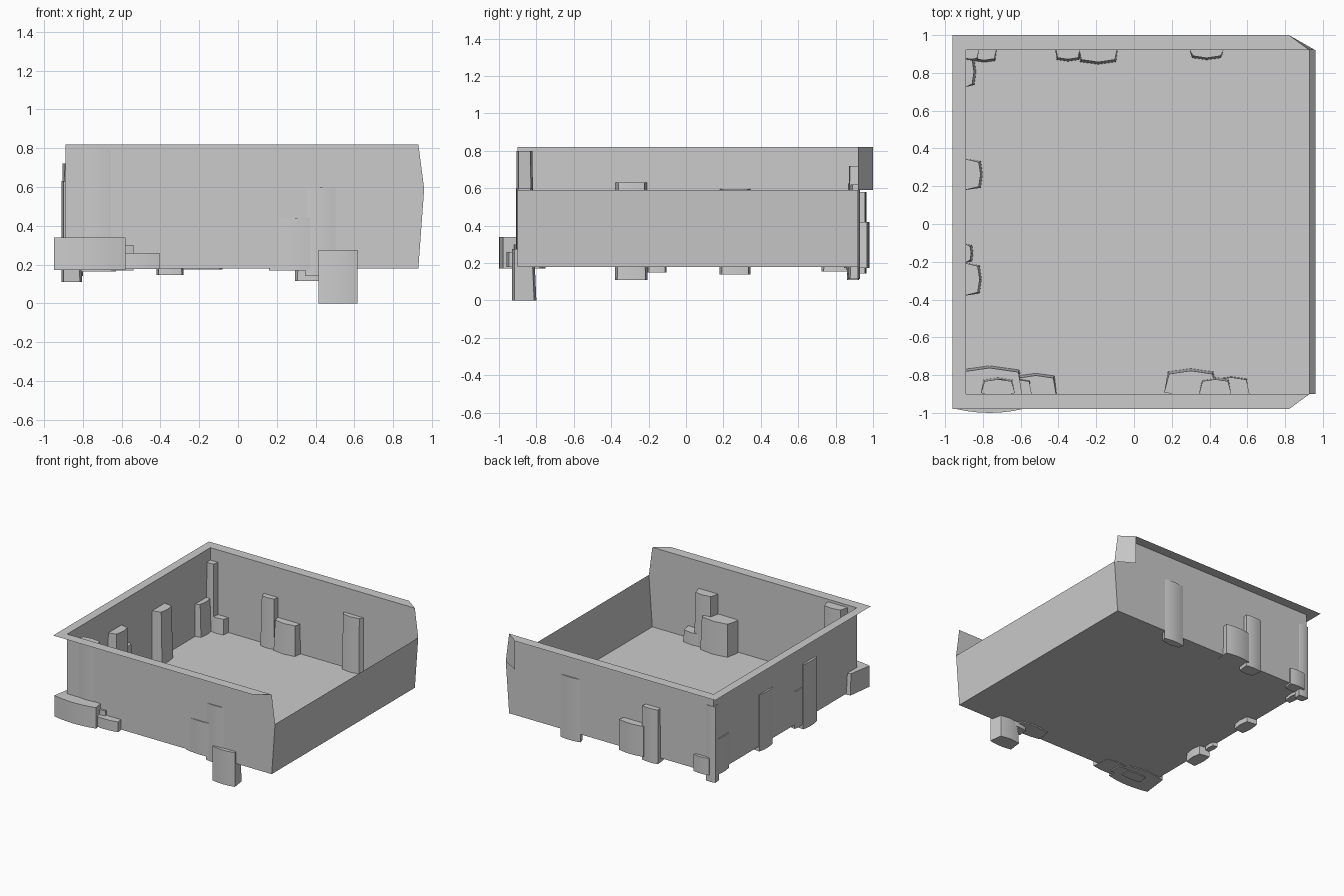
import bpy, bmesh

if "Cube" in bpy.data.objects:
    bpy.data.objects.remove(bpy.data.objects["Cube"])

XL, XR, XM = -0.89, 0.93, 0.96      # left wall, right wall foot, right wall rim
YF, YB = -0.90, 0.92                # front and back walls
Z0, ZM, Z1 = 0.18, 0.59, 0.82       # floor, right wall rim, top rim


def make_object(name, bm):
    bmesh.ops.recalc_face_normals(bm, faces=bm.faces)
    me = bpy.data.meshes.new(name)
    bm.to_mesh(me)
    bm.free()
    ob = bpy.data.objects.new(name, me)
    bpy.context.collection.objects.link(ob)
    return ob


def sheets(name, polys):
    bm = bmesh.new()
    for p in polys:
        bm.faces.new([bm.verts.new(v) for v in p])
    bmesh.ops.remove_doubles(bm, verts=bm.verts, dist=0.0005)
    return make_object(name, bm)


# Open tray: floor, pentagonal end walls, full left wall, low leaning right wall
def end_wall(y):
    return [(x, y, z) for x, z in
            ((XL, Z0), (XR, Z0), (XM, ZM), (XR, Z1), (XL, Z1))]


sheets("tray_shell", [
    [(XL, YF, Z0), (XR, YF, Z0), (XR, YB, Z0), (XL, YB, Z0)],
    end_wall(YF), end_wall(YB),
    [(XL, YF, Z0), (XL, YB, Z0), (XL, YB, Z1), (XL, YF, Z1)],
    [(XR, YF, Z0), (XR, YB, Z0), (XM, YB, ZM), (XM, YF, ZM)],
])

# Flat flange around three sides of the top, clipped at its right ends
sheets("rim_flange", [
    [(-0.96, -0.98, Z1), (0.82, -0.98, Z1), (XR, YF, Z1), (XL, YF, Z1)],
    [(-0.96, 1.0, Z1), (0.82, 1.0, Z1), (XR, YB, Z1), (XL, YB, Z1)],
    [(-0.96, -0.98, Z1), (-0.96, 1.0, Z1), (XL, YB, Z1), (XL, YF, Z1)],
])
# Upright tab at the back right corner
sheets("corner_tab", [
    [(0.82, 1.0, Z1), (XR, YB, Z1), (XM, YB, ZM), (0.82, 1.0, ZM)],
])

# Blocks set through the walls: curved outer face, narrower peaked inner face
PLACE = {
    "back": lambda u, d: (u, d),
    "front": lambda u, d: (u, -d),
    "left": lambda u, d: (-d, u),
}


def block(name, side, u0, u1, d_in, d_out, z0, z1):
    c, w = (u0 + u1) / 2, (u1 - u0) / 2
    bulge = 0.06 * 2 * w
    bm = bmesh.new()
    rings = []
    for z, inset in ((z0, 0), (z1, 0.012)):
        pts = [(c + w * t, d_out - bulge * t * t)
               for t in (-1, -0.67, -0.33, 0, 0.33, 0.67, 1)]
        pts += [(c + (w * 0.86 - inset / 2) * t, d_in + inset + bulge * abs(t))
                for t in (1, 0, -1)]
        rings.append([bm.verts.new((*PLACE[side](u, d), z)) for u, d in pts])
    low, top = rings
    n = len(low)
    bm.faces.new(low)
    bm.faces.new(top)
    for i in range(n):
        j = (i + 1) % n
        bm.faces.new((low[i], low[j], top[j], top[i]))
    ob = make_object(name, bm)
    bpy.context.view_layer.objects.active = ob
    ob.select_set(True)
    bpy.ops.object.shade_smooth_by_angle(angle=0.35)
    ob.select_set(False)


# side: (along start, along end, inner depth, outer depth, bottom, top)
BLOCKS = {
    "back": [
        (-0.905, -0.82, 0.86, 0.925, 0.11, 0.72),
        (-0.86, -0.725, 0.855, 0.945, 0.165, 0.30),
        (-0.42, -0.28, 0.86, 0.965, 0.145, 0.58),
        (-0.30, -0.08, 0.845, 0.98, 0.175, 0.42),
        (0.295, 0.475, 0.867, 0.93, 0.115, 0.62),
    ],
    "left": [
        (0.725, 0.885, 0.835, 0.90, 0.155, 0.44),
        (0.18, 0.345, 0.80, 0.905, 0.14, 0.595),
        (-0.205, -0.105, 0.85, 0.90, 0.15, 0.45),
        (-0.38, -0.205, 0.805, 0.91, 0.11, 0.63),
    ],
    "front": [
        (-0.95, -0.58, 0.75, 1.0, 0.172, 0.34),
        (-0.81, -0.63, 0.81, 0.906, 0.165, 0.80),
        (-0.655, -0.54, 0.815, 0.92, 0.17, 0.30),
        (-0.635, -0.405, 0.79, 0.96, 0.178, 0.26),
        (0.16, 0.44, 0.765, 0.908, 0.17, 0.44),
        (0.345, 0.515, 0.81, 0.908, 0.14, 0.60),
        (0.415, 0.615, 0.80, 0.93, 0.0, 0.275),
    ],
}
for side, rows in BLOCKS.items():
    for i, row in enumerate(rows, 1):
        block(f"{side}_block_{i}", side, *row)
